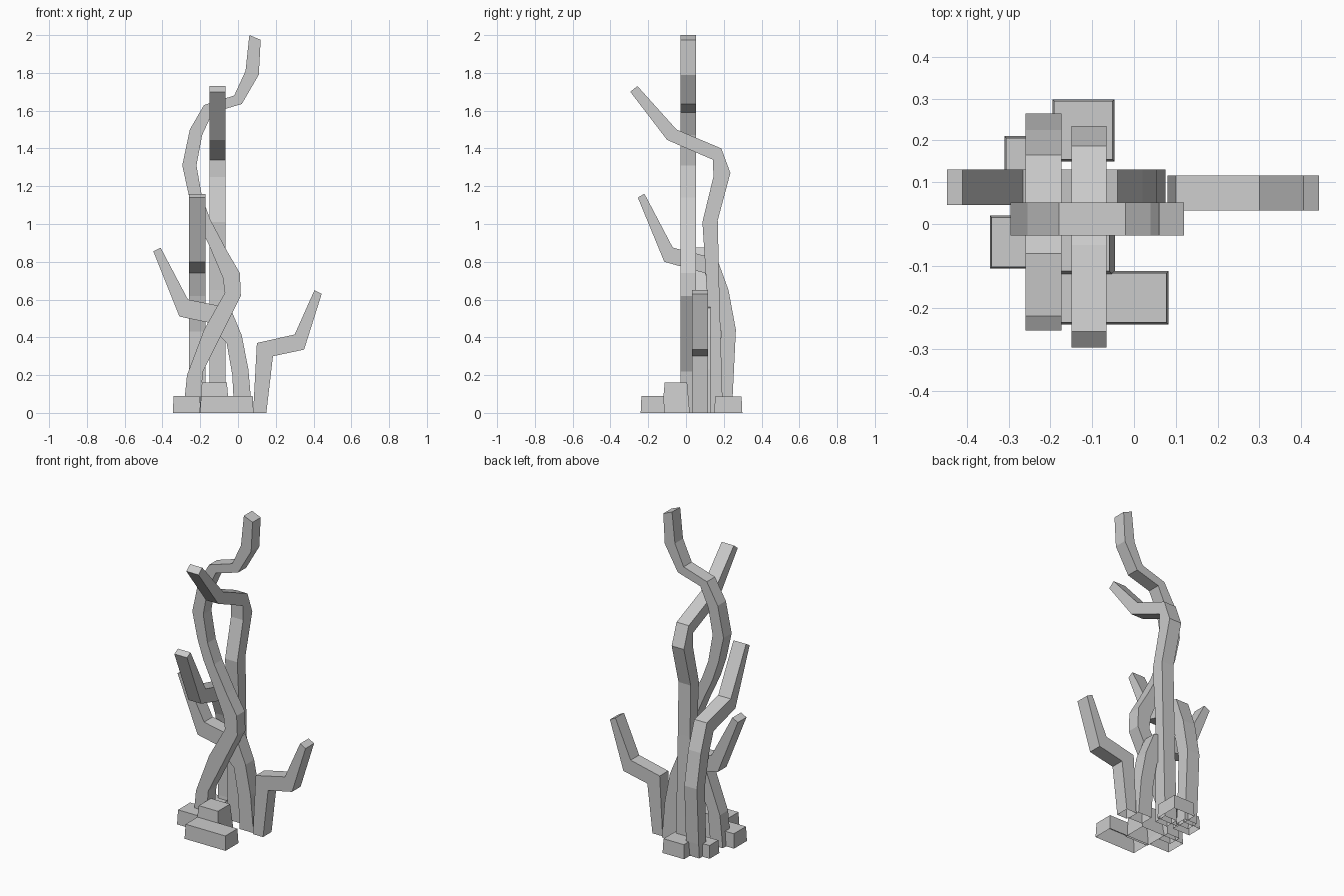
import bpy
import bmesh

cube = bpy.data.objects.get("Cube")
if cube:
    bpy.data.objects.remove(cube, do_unlink=True)

grey = bpy.data.materials.new("pale_grey")
grey.use_nodes = True
grey.diffuse_color = (0.6, 0.6, 0.6, 1)
grey.node_tree.nodes["Principled BSDF"].inputs["Base Color"].default_value = (0.6, 0.6, 0.6, 1)


def loft(name, rings):
    """Skin four-cornered rings; the first ring stays open, the last is capped."""
    bm = bmesh.new()
    loops = [[bm.verts.new(p) for p in ring] for ring in rings]
    for low, high in zip(loops, loops[1:]):
        for i in range(4):
            j = (i + 1) % 4
            bm.faces.new((low[i], low[j], high[j], high[i]))
    bm.faces.new(loops[-1])
    bmesh.ops.recalc_face_normals(bm, faces=bm.faces)
    mesh = bpy.data.meshes.new(name)
    bm.to_mesh(mesh)
    bm.free()
    mesh.materials.append(grey)
    obj = bpy.data.objects.new(name, mesh)
    bpy.context.collection.objects.link(obj)
    return obj


def branch(name, axis, near, far, edges):
    """Flat branch: edges lists (a, z, b, z) for both sides, ground to tip."""
    rings = []
    for a, za, b, zb in edges:
        corners = ((a, near, za), (b, near, zb), (b, far, zb), (a, far, za))
        rings.append([(u, v, z) if axis == "x" else (v, u, z) for u, v, z in corners])
    loft(name, rings)


def block(name, x0, x1, y0, y1, height, inset=0.004):
    """Open-bottomed block with slightly tapered sides."""
    rings = []
    for z, d in ((0, 0), (height, inset)):
        rings.append([(x0 + d, y0 + d, z), (x1 - d, y0 + d, z),
                      (x1 - d, y1 - d, z), (x0 + d, y1 - d, z)])
    loft(name, rings)


# Tall winding stem
branch("tall_winding_stem", "x", -0.028, 0.052, [
    (-.29, 0, -.205, 0), (-.27, .2, -.185, .22), (-.18, .44, -.09, .41),
    (-.07, .635, .015, .62), (-.08, .715, .01, .74), (-.15, .88, -.06, .86),
    (-.22, 1.03, -.145, 1.02), (-.26, 1.15, -.19, 1.14), (-.295, 1.31, -.22, 1.31),
    (-.255, 1.5, -.19, 1.47), (-.18, 1.63, -.135, 1.59), (-.02, 1.68, .02, 1.635),
    (.04, 1.81, .11, 1.79), (.06, 2, .12, 1.975)])

# Stems reaching forward
branch("forward_stem", "y", -.15, -.066, [
    (.11, 0, .195, 0), (.11, .65, .175, .7), (.087, 1.01, .168, 1.02),
    (.145, 1.25, .235, 1.27), (.143, 1.34, .187, 1.4),
    (-.1, 1.445, -.05, 1.5), (-.295, 1.7, -.257, 1.73)])
branch("forward_side_branch", "y", -.26, -.173, [
    (.165, 0, .24, 0), (.175, .1, .247, .09), (.185, .43, .264, .44),
    (.145, .62, .225, .65), (.1, .74, .165, .815),
    (-.115, .8, -.07, .875), (-.255, 1.14, -.22, 1.16)])

# Side branches
branch("right_side_branch", "x", .045, .13, [
    (-.02, 0, .075, 0), (-.03, .2, .055, .23), (-.06, .37, .02, .41),
    (-.165, .48, -.04, .555), (-.31, .51, -.265, .6), (-.448, .855, -.41, .875)])
branch("left_side_branch", "x", .032, .116, [
    (.08, 0, .15, 0), (.1, .37, .185, .3),
    (.3, .415, .35, .335), (.405, .65, .443, .63)])

# Base blocks
block("front_block", -.2, .082, -.24, -.113, .09)
block("centre_block", -.205, -.045, -.127, .02, .16, .014)
block("right_block", -.345, -.2, -.107, .02, .09)
block("back_block", -.195, -.047, .15, .298, .088)
block("back_right_block", -.31, -.19, .115, .21, .08)
